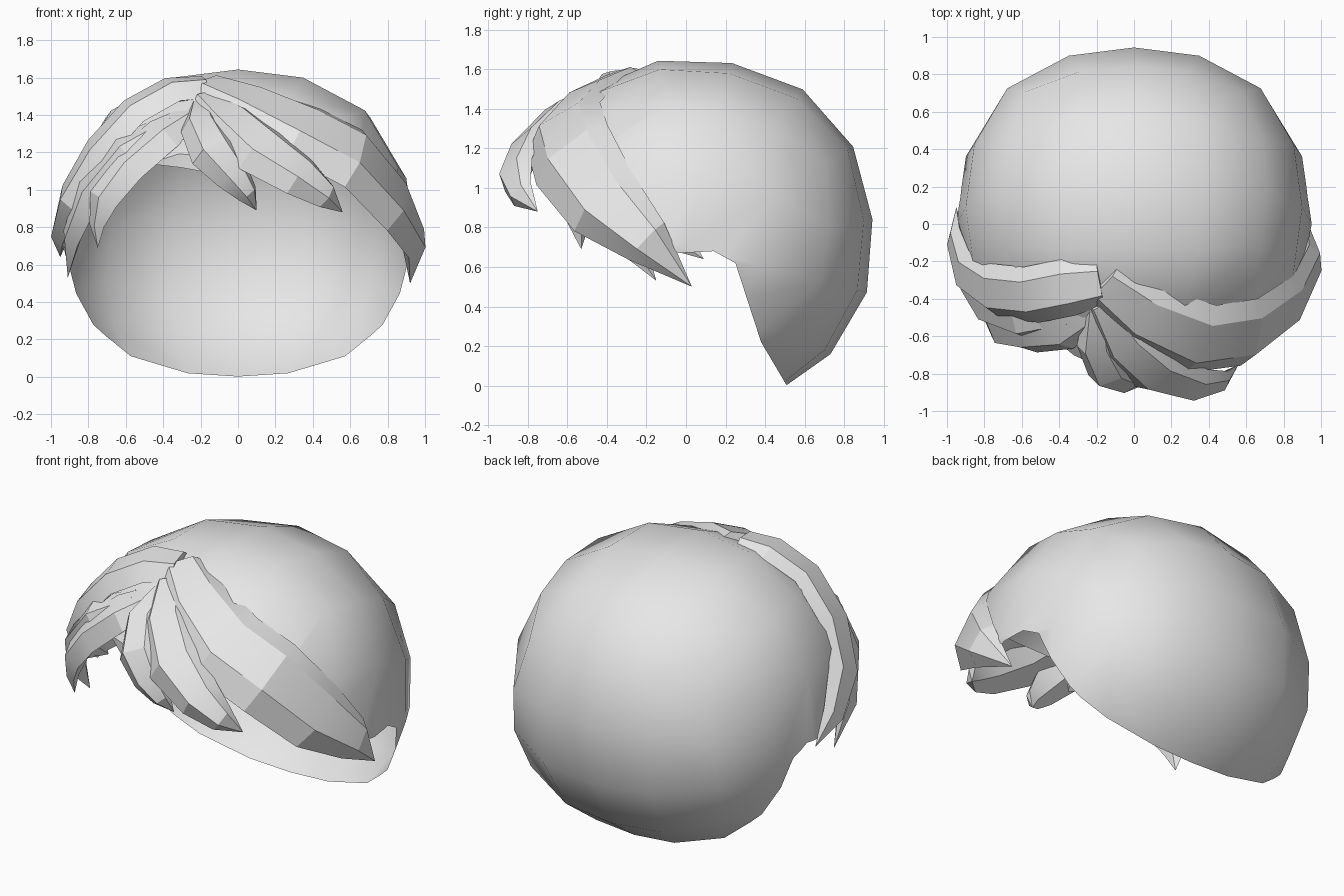
import bpy, bmesh, math
from mathutils import Vector, Matrix

if "Cube" in bpy.data.objects:
    bpy.data.objects.remove(bpy.data.objects["Cube"])

CENTRE = Vector((0, 0, 0.7))
mat = bpy.data.materials.new("hair_grey")
mat.diffuse_color = (0.8, 0.8, 0.8, 1)
mat.use_nodes = True
mat.node_tree.nodes["Principled BSDF"].inputs["Base Color"].default_value = mat.diffuse_color


def finish(name, bm, angle):
    mesh = bpy.data.meshes.new(name)
    bm.to_mesh(mesh)
    bm.free()
    mesh.materials.append(mat)
    ob = bpy.data.objects.new(name, mesh)
    bpy.context.collection.objects.link(ob)
    bpy.ops.object.select_all(action='DESELECT')
    ob.select_set(True)
    bpy.context.view_layer.objects.active = ob
    bpy.ops.object.shade_smooth_by_angle(angle=math.radians(angle))


# Cap: a tilted cube sphere, slightly boxy above, narrowing to the nape and flatter under the fringe
HAIRLINE = [(-0.9, 1.33), (-0.6, 1.15), (-0.04, 0.67), (0.14, 0.68),
            (0.25, 0.62), (0.38, 0.22), (0.51, 0.0)]


def hairline(y):
    for (y0, z0), (y1, z1) in zip(HAIRLINE, HAIRLINE[1:]):
        if y <= y1:
            return z0 + (z1 - z0) * (y - y0) / (y1 - y0)
    return -1


bm = bmesh.new()
bmesh.ops.create_cube(bm, size=2)
bmesh.ops.subdivide_edges(bm, edges=bm.edges[:], cuts=3, use_grid_fill=True)
tilt = Matrix.Rotation(math.radians(-14), 3, 'X')
for v in bm.verts:
    d = tilt @ Vector([math.tan(c * math.pi / 4) for c in v.co]).normalized()
    x, y, z = (c * c for c in d)
    r = 0.95 * (1 + 0.2 * (x * y + x * z + (y * z if d.z > 0 else 0)))
    if d.z < 0:
        r *= 1 - 0.12 * z
    r *= 1 - 0.27 * max(0, -d.y - 0.3)
    v.co = CENTRE + d * r
# Cut the face opening along the hairline
for (y0, z0), (y1, z1) in zip(HAIRLINE, HAIRLINE[1:]):
    near = []
    for f in bm.faces:
        ys = [v.co.y for v in f.verts]
        zs = [v.co.z for v in f.verts]
        if (min(ys) < y1 + 0.01 and max(ys) > y0 - 0.01
                and min(zs) < max(z0, z1) + 0.01 and max(zs) > min(z0, z1) - 0.01):
            near.append(f)
    geom = set(near) | {e for f in near for e in f.edges} | {v for f in near for v in f.verts}
    bmesh.ops.bisect_plane(bm, geom=list(geom), plane_co=(0, y0, z0),
                           plane_no=(0, z0 - z1, y1 - y0))
gone = [f for f in bm.faces if f.calc_center_median().z < hairline(f.calc_center_median().y)]
bmesh.ops.delete(bm, geom=gone, context='FACES')
bmesh.ops.dissolve_limit(bm, angle_limit=math.radians(2), verts=bm.verts[:], edges=bm.edges[:])
finish("hair_cap", bm, 60)

# Cross-section of a lock from its upper edge to its lower edge: (across, outward)
SECTION = [(-1, -0.1), (-0.62, 0.7), (0.4, 1.0), (1, 0.0), (0.1, -0.7)]


def lock(name, path, thick=0.08, flip=1):
    """Ridged lock swept along (x, y, z, half width) and closed to a point."""
    pts = [Vector(p[:3]) for p in path]
    bm = bmesh.new()
    rings = []
    for i, p in enumerate(pts[:-1]):
        along = (pts[i + 1] - pts[max(i - 1, 0)]).normalized()
        side = along.cross(p - CENTRE).normalized()
        out = side.cross(along)
        w = path[i][3]
        t = thick * min(1, w / 0.12)
        rings.append([bm.verts.new(p + side * a * w * flip + out * b * t) for a, b in SECTION])
    n = len(SECTION)
    tip = bm.verts.new(pts[-1])
    bm.faces.new(rings[0])
    for k in range(n):
        j = (k + 1) % n
        for a, b in zip(rings, rings[1:]):
            bm.faces.new((a[k], a[j], b[j], b[k]))
        bm.faces.new((rings[-1][k], rings[-1][j], tip))
    bmesh.ops.recalc_face_normals(bm, faces=bm.faces[:])
    finish(name, bm, 25)


# Long swept fringe locks either side of the parting
lock("right_long_lock", [(-.17, -.31, 1.53, .14), (.05, -.49, 1.45, .2), (.35, -.62, 1.31, .24),
                         (.62, -.58, 1.17, .24), (.83, -.42, .93, .21), (.93, -.2, .73, .13),
                         (.92, .03, .5, 0)])
lock("left_long_lock", [(-.18, -.31, 1.53, .13), (-.35, -.34, 1.52, .16), (-.55, -.38, 1.41, .16),
                        (-.74, -.36, 1.2, .16), (-.88, -.26, .96, .14), (-.94, -.08, .77, .09),
                        (-.95, .09, .64, 0)], flip=-1)
# Shorter locks under the left sweep
lock("left_front_lock", [(-.2, -.45, 1.42, .08), (-.4, -.55, 1.29, .15), (-.59, -.56, 1.13, .16),
                         (-.71, -.55, .95, .12), (-.75, -.54, .81, .06), (-.75, -.53, .69, 0)], flip=-1)
lock("left_temple_lock", [(-.35, -.48, 1.36, .08), (-.6, -.5, 1.21, .13), (-.78, -.43, .99, .13),
                          (-.88, -.3, .75, .09), (-.91, -.15, .53, 0)], flip=-1)
# Bangs over the forehead
lock("centre_bang", [(-.2, -.42, 1.46, .06), (-.2, -.65, 1.34, .11), (-.13, -.79, 1.2, .13),
                     (-.03, -.83, 1.08, .1), (.05, -.82, .98, .06), (.1, -.77, .89, 0)])
lock("right_bang", [(-.18, -.42, 1.48, .08), (-.05, -.64, 1.36, .15), (.12, -.79, 1.21, .17),
                    (.33, -.85, 1.07, .13), (.47, -.83, .97, .08), (.56, -.75, .88, 0)])
lock("small_bang", [(-.14, -.7, 1.2, .13), (-.3, -.65, 1.2, .1), (-.48, -.57, 1.14, 0)], 0.05, -1)
